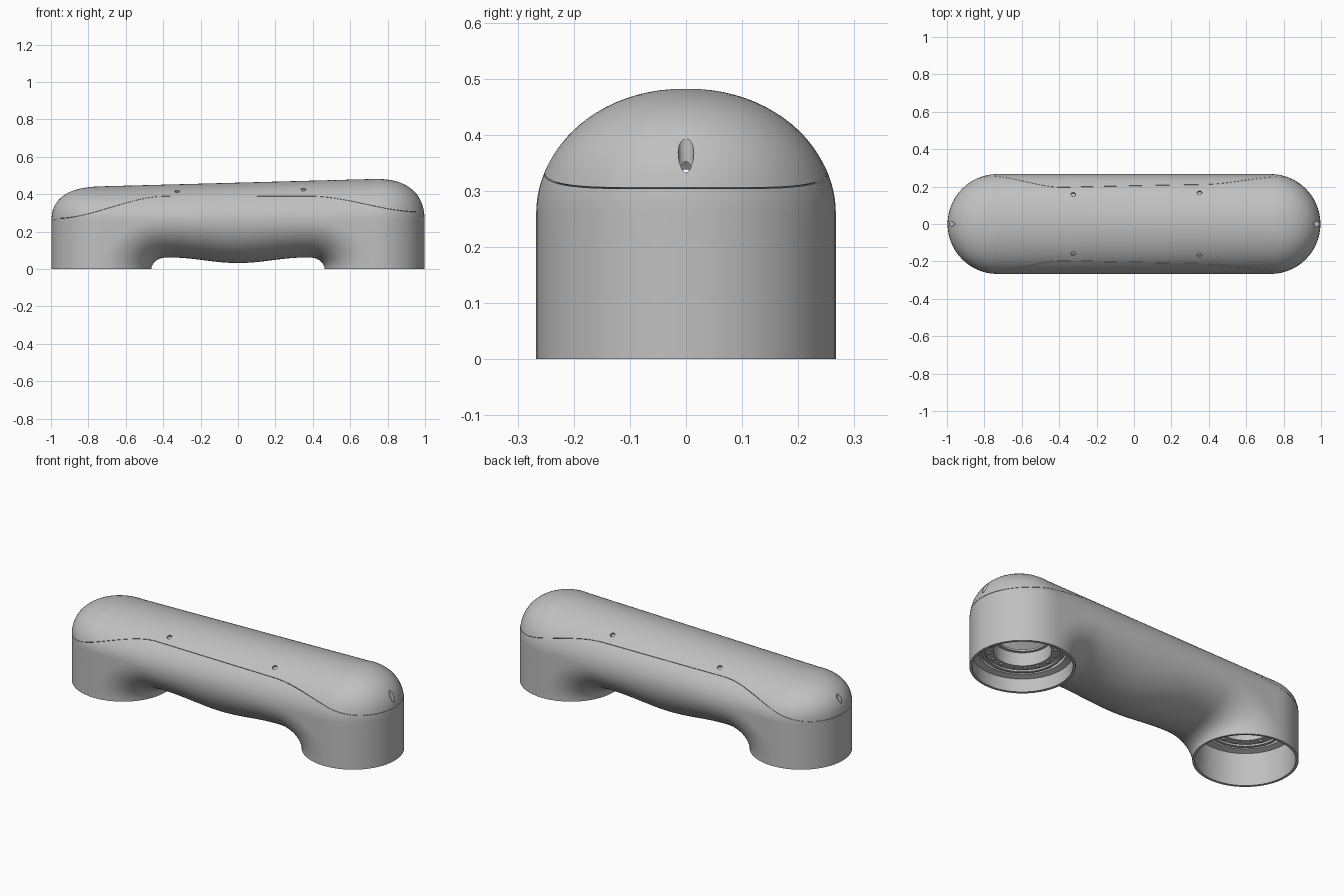
import bpy, bmesh
from math import sin, cos, asin, pi, radians
from mathutils import Vector

if "Cube" in bpy.data.objects:
    bpy.data.objects.remove(bpy.data.objects["Cube"])

AXIS, R, ZC = 0.73, 0.267, 0.26      # cup centre, half width, height of the dome base
N, ARC = 44, 28                      # segments along the tube and around each end


def material(name, value):
    m = bpy.data.materials.new(name)
    m.use_nodes = True
    col = (value, value, value, 1)
    m.diffuse_color = col
    m.node_tree.nodes["Principled BSDF"].inputs["Base Color"].default_value = col
    return m


GREY = material("light grey", 0.53)
STEEL = material("pale steel", 0.7)


def smooth(t):
    t = max(0, min(1, t))
    return t * t * (3 - 2 * t)


def finish(name, bm, mat, mods=()):
    """Turn a bmesh into an object, apply modifiers and shade it."""
    bmesh.ops.remove_doubles(bm, verts=bm.verts, dist=0.0002)
    me = bpy.data.meshes.new(name)
    bm.to_mesh(me)
    bm.free()
    ob = bpy.data.objects.new(name, me)
    bpy.context.collection.objects.link(ob)
    me.materials.append(mat)
    bpy.ops.object.select_all(action='DESELECT')
    ob.select_set(True)
    bpy.context.view_layer.objects.active = ob
    for kind, settings in mods:
        mod = ob.modifiers.new(kind.title(), kind)
        for key, val in settings.items():
            setattr(mod, key, val)
        bpy.ops.object.modifier_apply(modifier=mod.name)
    bpy.ops.object.shade_smooth_by_angle(angle=radians(35))
    return ob


def add_grid(bm, rows, closed=False):
    """Skin a list of equal point rows with quads."""
    vs = [[bm.verts.new(p) for p in row] for row in rows]
    pairs = list(zip(vs, vs[1:])) + ([(vs[-1], vs[0])] if closed else [])
    for a, b in pairs:
        for k in range(len(a) - 1):
            bm.faces.new((a[k], b[k], b[k + 1], a[k + 1]))


def lathe(bm, profile, x, steps=56):
    rows = [[(x + r * cos(2 * pi * i / steps), r * sin(2 * pi * i / steps), z)
             for r, z in profile] for i in range(steps)]
    add_grid(bm, rows, closed=True)


def add_rod(bm, start, end, radius, segments=20):
    start, end = Vector(start), Vector(end)
    made = bmesh.ops.create_cone(bm, cap_ends=True, segments=segments, radius1=radius,
                                 radius2=radius, depth=(end - start).length)
    turn = Vector((0, 0, 1)).rotation_difference(end - start).to_matrix()
    for v in made["verts"]:
        v.co = turn @ v.co + (start + end) / 2


def top_height(x):
    return 0.462 + 0.027 * max(-0.8, min(0.75, x))


def seam_height(x):
    end = 0.27 if x < 0 else 0.305
    return 0.39 + (end - 0.39) * smooth((abs(x) - 0.38) / 0.6)


def underside(u, t):
    """Point under the tube, u along it and t across it, flaring into the cups."""
    reach = AXIS - R * cos(t)
    x = u * reach
    low = 0.032 + 0.03 * smooth(abs(x) / 0.36)
    z = ZC - (ZC - low) * cos(t)
    flare = 0.08 + 0.25 * (1 - cos(t))
    s = min((reach - abs(x)) / flare, 1)
    return Vector((x, R * sin(t), z * max(0, 1 - (1 - s) ** 2) ** 0.5))


# Outline columns: (axis x, outward x, outward y, lowest z), running round the plan
STEPS = [sin(pi / 2 * (2 * k / N - 1)) for k in range(N + 1)]
columns = []
for side in (1, -1):
    for k in range(ARC):
        a = pi * k / ARC - pi / 2
        columns.append((side * AXIS, side * cos(a), side * sin(a), 0))
    for u in STEPS[:-1]:
        p = underside(-side * u, side * pi / 2)
        columns.append((p.x, 0, side, p.z))


def dome(col, a):
    """Point on a column at angle a, from the wall (0) to the crown (pi/2)."""
    ax, nx, ny, _ = col
    e = 2 / (2 + 0.4 * abs(nx))
    d = R * max(cos(a), 0) ** e
    x = ax + nx * d
    return Vector((x, ny * d, ZC + (top_height(x) - ZC) * sin(a) ** e))


def seam_angle(col):
    ax, nx, _, _ = col
    x = ax + nx * R
    ratio = max(0.02, (seam_height(x) - ZC) / (top_height(x) - ZC))
    return asin(ratio ** ((2 + 0.4 * abs(nx)) / 2))


# Lower body: walls up to the seam, plus the underside of the tube
bm = bmesh.new()
rows = []
for col in columns:
    top = seam_angle(col) - 0.004
    base = dome(col, 0)
    row = [(base.x, base.y, col[3] + (ZC - col[3]) * k / 4) for k in range(4)]
    rows.append(row + [dome(col, top * k / 7) for k in range(8)])
add_grid(bm, rows, closed=True)
M = 36
add_grid(bm, [[underside(u, pi * j / M - pi / 2) for u in STEPS] for j in range(M, -1, -1)][::-1])
bmesh.ops.remove_doubles(bm, verts=bm.verts, dist=0.0002)
bmesh.ops.recalc_face_normals(bm, faces=bm.faces)
tip = max(bm.faces, key=lambda f: f.calc_center_median().x)
if tip.normal.x < 0:
    bmesh.ops.reverse_faces(bm, faces=bm.faces)
finish("lower_body", bm, GREY, [("SOLIDIFY", dict(thickness=0.014, offset=-1))])

# Screw positions on the cover, with the surface direction there
screws = []
for x, y in ((-0.325, 0.158), (0.35, 0.167)):
    for s in (1, -1):
        b = top_height(x) - ZC
        z = ZC + b * (1 - (y / R) ** 2) ** 0.5
        screws.append((Vector((x, s * y, z)),
                       Vector((0, s * y / R ** 2, (z - ZC) / b ** 2)).normalized()))
slots = [(0.975, 0.325), (-0.972, 0.295)]

# Cutter for the screw recesses and the end slots
bm = bmesh.new()
for p, n in screws:
    add_rod(bm, p - n * 0.012, p + n * 0.03, 0.013)
for x, z in slots:
    add_rod(bm, (x, 0, z), (x, 0, 0.55), 0.014)
cutter = finish("recess_cutter", bm, GREY)
cutter.hide_render = True

# Top cover
bm = bmesh.new()
rows = []
for col in columns:
    low = seam_angle(col) + 0.004
    rows.append([dome(col, low + (pi / 2 - low) * k / 16) for k in range(17)])
add_grid(bm, rows, closed=True)
finish("top_cover", bm, GREY, [
    ("SOLIDIFY", dict(thickness=0.02, offset=-1)),
    ("BOOLEAN", dict(object=cutter, operation='DIFFERENCE', solver='EXACT'))])
bpy.data.objects.remove(cutter)

# Screw heads sunk in the recesses
bm = bmesh.new()
for p, n in screws:
    add_rod(bm, p - n * 0.016, p - n * 0.007, 0.0095, 6)
for x, z in slots:
    add_rod(bm, (x, 0, z - 0.01), (x, 0, z + 0.003), 0.012)
finish("cover_screws", bm, GREY)

# Joint flanges inside the cups: liner, groove, bolt ring and bore
for name, x, h in (("left", AXIS, 0.075), ("right", -AXIS, 0.185)):
    bm = bmesh.new()
    lathe(bm, [(0.256, 0.001), (0.253, h), (0.222, h + 0.01), (0.222, h + 0.03),
               (0.203, h + 0.03), (0.203, h + 0.005), (0.188, h + 0.005),
               (0.188, h + 0.015), (0.146, h + 0.015), (0.146, h + 0.09),
               (0.13, h + 0.09), (0.13, h + 0.1), (0.256, h + 0.1)], x)
    finish(name + "_joint_flange", bm, GREY)
    bm = bmesh.new()
    for k in range(16):
        a = 2 * pi * k / 16
        px, py = x + 0.167 * cos(a), 0.167 * sin(a)
        add_rod(bm, (px, py, h + 0.009), (px, py, h + 0.02), 0.009, 12)
    finish(name + "_flange_bolts", bm, STEEL)
